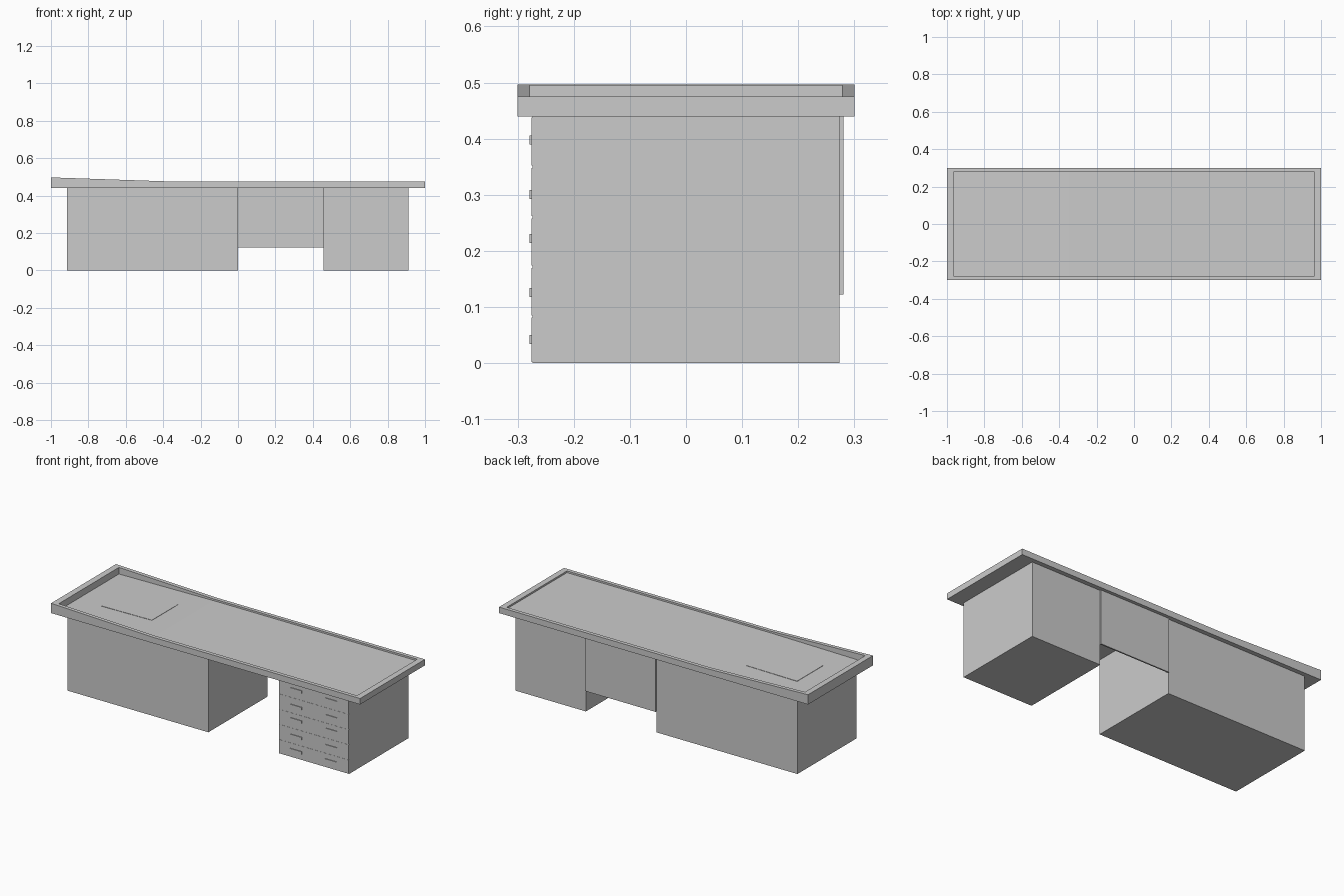
import bpy, bmesh

if "Cube" in bpy.data.objects:
    bpy.data.objects.remove(bpy.data.objects["Cube"])


def prism(name, profile, y0, y1):
    """Extrude an x-z profile along y."""
    bm = bmesh.new()
    face = bm.faces.new([bm.verts.new((x, y0, z)) for x, z in profile])
    ext = bmesh.ops.extrude_face_region(bm, geom=[face])
    verts = [g for g in ext["geom"] if isinstance(g, bmesh.types.BMVert)]
    bmesh.ops.translate(bm, verts=verts, vec=(0, y1 - y0, 0))
    bmesh.ops.recalc_face_normals(bm, faces=bm.faces)
    mesh = bpy.data.meshes.new(name)
    bm.to_mesh(mesh)
    bm.free()
    ob = bpy.data.objects.new(name, mesh)
    bpy.context.collection.objects.link(ob)
    return ob


def box(name, x0, x1, y0, y1, z0, z1):
    return prism(name, [(x0, z0), (x1, z0), (x1, z1), (x0, z1)], y0, y1)


# Worktop with a rim that rises towards the left end
top = prism("worktop", [(-1, .44), (1, .44), (1, .475), (-.35, .475), (-1, .497)], -.3, .3)

# Recessed tray inside the rim
cutter = prism("tray_cutter", [(-.965, .457), (-.35, .465), (.965, .465), (.965, .6), (-.965, .6)],
               -.278, .278)
cut = top.modifiers.new("tray", 'BOOLEAN')
cut.operation = 'DIFFERENCE'
cut.solver = 'EXACT'
cut.object = cutter
bpy.context.view_layer.objects.active = top
bpy.ops.object.modifier_apply(modifier="tray")
bpy.data.objects.remove(cutter)

# Thin plate set into the sloping end of the tray
prism("inset_plate", [(-.81, .457), (-.48, .461), (-.48, .465), (-.81, .461)], -.11, .13)

# Cabinets and the back panel of the knee space
box("left_cabinet", -.913, 0, -.274, .274, 0, .44)
box("right_cabinet", .456, .911, -.274, .274, 0, .44)
box("back_panel", 0, .456, .273, .281, .122, .44)

# Two columns of five drawers with bar handles
edges = [0, .083, .172, .26, .35, .44]
handles = [.042, .126, .222, .301, .398]
for c in range(2):
    x0 = .456 + c * .2275
    for r in range(5):
        box(f"drawer_front_{c}_{r}", x0 + .002, x0 + .2255, -.275, -.27,
            edges[r] + .002, edges[r + 1] - .002)
        xm, z = x0 + .113, handles[r]
        box(f"drawer_handle_{c}_{r}", xm - .038, xm + .038, -.279, -.274, z - .008, z + .008)
